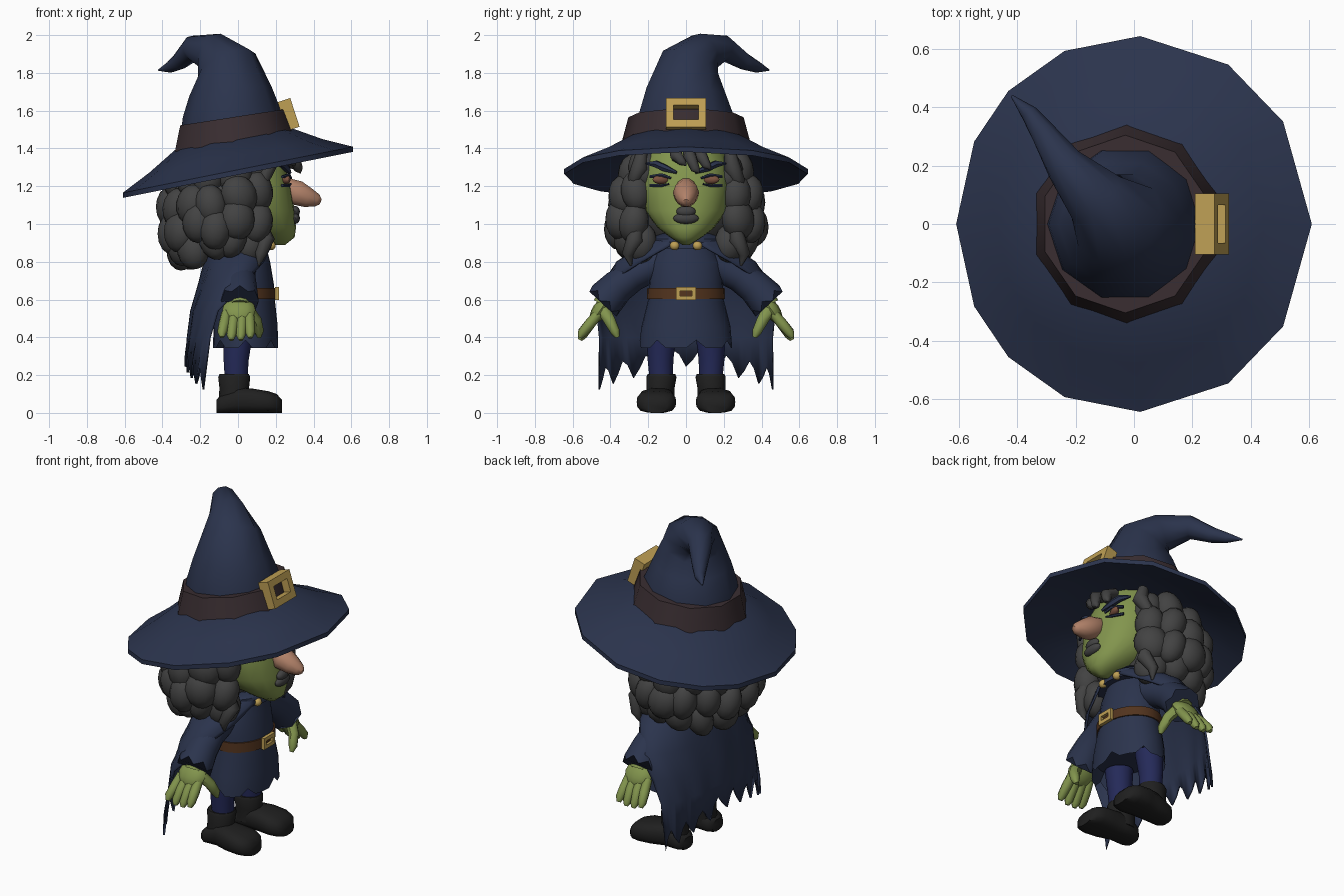
import bpy, bmesh, math, random
from mathutils import Vector, Matrix
from math import sin, cos, radians, pi

if "Cube" in bpy.data.objects:
    bpy.data.objects.remove(bpy.data.objects["Cube"])

random.seed(4)

def mat(name, *rgb):
    m = bpy.data.materials.new(name)
    m.diffuse_color = (*rgb, 1)
    m.use_nodes = True
    m.node_tree.nodes["Principled BSDF"].inputs["Base Color"].default_value = m.diffuse_color
    return m

NAVY = mat("navy cloth", .024, .034, .074)
HAIR = mat("dark grey", .055, .055, .055)
GREEN = mat("green skin", .225, .30, .075)
NOSE = mat("pinkish nose", .44, .22, .14)
GOLD = mat("gold", .52, .35, .09)
BAND = mat("dark plum", .04, .026, .03)
BELT = mat("brown leather", .085, .034, .013)
BOOT = mat("black leather", .014, .014, .014)
TIGHT = mat("blue tights", .018, .023, .10)
EYE = mat("eye brown", .20, .085, .05)

def finish(name, bm, m, mirror=False, thick=0, angle=45):
    bmesh.ops.recalc_face_normals(bm, faces=bm.faces)
    me = bpy.data.meshes.new(name)
    bm.to_mesh(me)
    bm.free()
    me.materials.append(m)
    ob = bpy.data.objects.new(name, me)
    bpy.context.collection.objects.link(ob)
    bpy.ops.object.select_all(action='DESELECT')
    ob.select_set(True)
    bpy.context.view_layer.objects.active = ob
    bpy.ops.object.shade_smooth_by_angle(angle=radians(angle))
    if thick:
        ob.modifiers.new("thickness", 'SOLIDIFY').thickness = thick
    if mirror:
        mod = ob.modifiers.new("mirror", 'MIRROR')
        mod.use_axis = (False, True, False)
    return ob

def loft(bm, rings, closed=True, cap=True):
    vs = [[bm.verts.new(p) for p in r] for r in rings]
    n = len(vs[0])
    for a, b in zip(vs, vs[1:]):
        for i in range(n if closed else n - 1):
            j = (i + 1) % n
            bm.faces.new((a[i], a[j], b[j], b[i]))
    if cap:
        bm.faces.new(vs[0])
        bm.faces.new(vs[-1])

def ring(cx, cy, z, rx, ry, n=24, tilt=0, off=0, p=2):
    """Level (super)ellipse; tilt raises the front side."""
    out = []
    for i in range(n):
        a = radians(off) + 2 * pi * i / n
        c, s = cos(a), sin(a)
        k = (abs(c) ** p + abs(s) ** p) ** (-1 / p)
        out.append(Vector((cx + rx * c * k, cy + ry * s * k, z + tilt * c)))
    return out

def tube(bm, path, n=10, ref=(1, 0, 0), jag=0, off=0):
    """Path of (x, y, z, radius)."""
    pts, rings = [Vector(p[:3]) for p in path], []
    for i, p in enumerate(pts):
        t = (pts[min(i + 1, len(pts) - 1)] - pts[max(i - 1, 0)]).normalized()
        u = Vector(ref).cross(t).normalized()
        v = t.cross(u)
        r = path[i][3]
        last = jag if i == len(pts) - 1 else 0
        aa = [radians(off) + 2 * pi * k / n for k in range(n)]
        rings.append([p + r * (u * cos(a) + v * sin(a)) + t * last * (k % 2) for k, a in enumerate(aa)])
    loft(bm, rings)

def ball(bm, c, r, rot=None, seg=12):
    m = Matrix.Translation(c) @ (rot or Matrix()) @ Matrix.Diagonal((*r, 1))
    bmesh.ops.create_uvsphere(bm, u_segments=seg, v_segments=seg * 2 // 3, radius=1, matrix=m)

def make(name, m, fn, *args, mirror=False, angle=45, **kw):
    bm = bmesh.new()
    fn(bm, *args, **kw)
    return finish(name, bm, m, mirror, angle=angle)

# Hat: tilted brim, band and bent cone
half = [0, 33, 58, 88, 113, 135, 154, 180]
angs = [radians(a) for a in half + [360 - a for a in half[-2:0:-1]]]
def brim_ring(t, dz):
    return [Vector(((-.02 + .02 * t + (.31 + .30 * t) * cos(a)), (.32 + .325 * t) * sin(a),
                    1.435 - .16 * t + (.055 + .067 * t) * cos(a) + dz)) for a in angs]
make("hat_brim", NAVY, loft, [brim_ring(0, -.05), brim_ring(.5, -.035), brim_ring(1, -.015),
                             brim_ring(1, .012), brim_ring(.5, .005), brim_ring(0, .015)])
make("hat_band", BAND, loft, [ring(-.025, 0, 1.435, .325, .34, 10, .055, 18), ring(-.03, 0, 1.565, .29, .305, 10, .045, 18)],
     angle=40)
make("hat_cone", NAVY, tube, [(-.03, 0, 1.5, .27), (-.03, 0, 1.58, .262), (-.04, .0, 1.7, .22), (-.06, .02, 1.84, .165),
                              (-.13, .09, 1.905, .11), (-.24, .205, 1.93, .068), (-.31, .31, 1.86, .045),
                              (-.36, .38, 1.83, .03), (-.42, .44, 1.815, .004)], n=10, ref=(.707, .707, 0), off=9)

def buckle(name, c, w, h, bar, depth, tilt):
    bm = bmesh.new()
    base = Matrix.Translation(c) @ Matrix.Rotation(radians(tilt), 4, 'Y')
    for s in (-1, 1):
        for y, z, sy, sz in ((s * (w - bar) / 2, 0, bar, h), (0, s * (h - bar) / 2, w - 2 * bar, bar)):
            bmesh.ops.create_cube(bm, size=1, matrix=base @ Matrix.Translation((0, y, z)) @ Matrix.Diagonal((depth, sy, sz, 1)))
    finish(name, bm, GOLD)
buckle("hat_buckle", (.268, 0, 1.58), .21, .16, .04, .07, -18)
buckle("belt_buckle", (.206, 0, .632), .105, .07, .022, .02, 0)

# Head and face
make("head", GREEN, loft, [ring(.22, 0, .89, .03, .02, 20), ring(.2, 0, .93, .10, .085, 20), ring(.155, 0, .98, .152, .15, 20),
                          ring(.08, 0, 1.07, .22, .215, 20, p=2.4), ring(.05, 0, 1.2, .23, .235, 20, p=2.4),
                          ring(.03, 0, 1.32, .22, .225, 20, p=2.4), ring(0, 0, 1.42, .2, .2, 20)])
make("neck", GREEN, tube, [(.06, 0, .84, .08), (.1, 0, .97, .08)], ref=(0, 1, 0))
make("nose", NOSE, tube, [(.25, 0, 1.20, .05), (.31, 0, 1.165, .07), (.37, 0, 1.14, .056), (.42, 0, 1.125, .035), (.438, 0, 1.117, .015)],
     ref=(0, 0, 1))
def lips(bm):
    for z, w in ((1.066, .052), (1.03, .068)):
        ball(bm, (.302, 0, z), (.026, w, .03))
make("lips", HAIR, lips)
make("eye", EYE, ball, (.252, .13, 1.235), (.022, .05, .024), Matrix.Rotation(radians(-20), 4, 'Z'), mirror=True)
def lids(bm):
    tube(bm, [(.28, .08, 1.243, .007), (.27, .13, 1.260, .010), (.235, .19, 1.25, .009)], 6, (0, 0, 1))
    tube(bm, [(.28, .09, 1.212, .005), (.27, .13, 1.203, .008), (.235, .19, 1.205, .009)], 6, (0, 0, 1))
make("eyelids", NAVY, lids, mirror=True)
make("eyebrow", NAVY, tube, [(.275, .05, 1.272, .008), (.258, .11, 1.295, .02), (.235, .16, 1.318, .02), (.20, .21, 1.32, .006)], 6,
     (0, 0, 1), mirror=True)

# Curly hair: filler mass covered by staggered rows of drooping lumps
def hair(bm):
    ball(bm, (-.10, 0, 1.10), (.28, .34, .27), seg=16)
    rows = ((1.25, .25, .29, 10), (1.13, .28, .345, 11), (1.0, .28, .36, 12), (.90, .23, .31, 10))
    for k, (z, rx, ry, n) in enumerate(rows):
        for i in range(n):
            a = radians(50 + 260 * i / (n - 1)) + random.uniform(-.06, .06) * (0 < i < n - 1)
            r = random.uniform(.075, .10)
            c = (-.075 + rx * cos(a), ry * sin(a), z + .03 * cos(a) + random.uniform(-.025, .025))
            rot = Matrix.Rotation(a, 4, 'Z') @ Matrix.Rotation(random.uniform(-.4, .4), 4, 'X')
            ball(bm, c, (.08, r, .11), rot)
make("curly_hair", HAIR, hair, angle=60)
def side_curls(bm):
    for x, y, z, r in ((.13, .235, 1.38, .03), (.12, .26, 1.0, .03)):
        tube(bm, [(x, y, z, r), (x + .03, y + .01, z - .08, r + .015), (x, y + .05, z - .16, r), (x - .01, y + .03, z - .22, .006)], 8)
make("side_curls", HAIR, side_curls, mirror=True, angle=60)
def fringe(bm):
    for y, z, x in ((-.03, 1.31, .27), (.04, 1.27, .30), (.10, 1.29, .27)):
        tube(bm, [(.20, y - .03, 1.40, .03), (x, y - .02, 1.36, .034), (x + .02, y + .01, z + .02, .024), (x + .03, y + .03, z, .004)], 8,
             (0, 1, 0))
make("fringe", HAIR, fringe, angle=60)

# Tunic with ragged hem, belt and clasps
hem = ring(.04, 0, .355, .172, .245, 28)
for i, p in enumerate(hem):
    p.z += .03 if i % 4 == 1 else -.012
make("tunic", NAVY, loft, [ring(.04, 0, .43, .15, .21, 28), hem, ring(.04, 0, .46, .17, .235, 28), ring(.035, 0, .6, .16, .2, 28),
                          ring(.035, 0, .68, .155, .195, 28), ring(.03, 0, .8, .14, .19, 28), ring(.04, 0, .92, .10, .12, 28)])
make("belt", BELT, loft, [ring(.035, 0, .602, .167, .207, 28), ring(.035, 0, .66, .165, .205, 28)])
make("cloak_clasp", GOLD, ball, (.175, .06, .885), (.024, .026, .024), mirror=True)

# Cloak: open at the front, flaring over the shoulders, ragged below
levels = [(.95, .03, .13, .15, 150), (.89, .02, .17, .24, 160), (.80, 0, .18, .37, 140), (.68, -.035, .175, .46, 112),
          (.54, -.08, .17, .48, 82), (.40, -.10, .167, .485, 72), (.18, -.13, .15, .5, 68)]
def cloak_rows():
    rows, n = [], 32
    for k, (z, cx, rx, ry, amax) in enumerate(levels):
        row = []
        for i in range(n + 1):
            s = 2 * i / n - 1
            a = radians(amax) * s
            zz = z
            if k == len(levels) - 1:
                zz = .29 - .12 * abs(s) + (-.045, .0, .06, .03)[i % 4]
            f = 1 + .03 * cos(s * 18) * k / 6
            row.append(Vector((cx - rx * cos(a) * f, ry * sin(a), zz)))
        rows.append(row)
    return rows
bm = bmesh.new()
loft(bm, cloak_rows(), closed=False, cap=False)
finish("cloak", bm, NAVY, thick=.012, angle=60)
make("cloak_collar", NAVY, loft, [ring(.04, 0, .87, .15, .20, 20), ring(.04, 0, .92, .145, .19, 20), ring(.04, 0, .95, .11, .13, 20)])

# Arms and hands
make("sleeve", NAVY, tube, [(.02, .13, .80, .08), (.01, .28, .725, .082), (.01, .36, .67, .09), (.01, .42, .605, .102)], 14, jag=.035,
     mirror=True)
def hand(bm):
    tube(bm, [(.01, .40, .64, .05), (.01, .44, .57, .055)], 10)
    ball(bm, (.005, .453, .545), (.088, .042, .08), Matrix.Rotation(radians(35), 4, 'X'))
    for x0, x1, dz in ((-.062, -.085, .015), (-.02, -.035, 0), (.022, .015, 0), (.058, .065, .012)):
        tube(bm, [(x0, .46, .53, .026), ((x0 + x1) / 2, .51, .47, .029), (x1, .55, .41 + dz, .025), (x1, .562, .386 + dz, .012)], 8)
    tube(bm, [(.05, .44, .55, .034), (.095, .405, .49, .031), (.112, .375, .43, .025), (.112, .362, .40, .011)], 8)
make("hand", GREEN, hand, mirror=True)

# Legs and boots
make("leg", TIGHT, tube, [(-.01, .13, .15, .06), (-.01, .135, .28, .068), (.0, .13, .42, .08)], 14, mirror=True)
def boot(bm):
    loft(bm, [ring(-.02, .14, .05, .085, .08, 16), ring(-.02, .135, .13, .078, .074, 16), ring(-.02, .13, .19, .085, .08, 16),
              ring(-.02, .13, .205, .078, .073, 16)])
    rings = []
    for x, w, h in ((-.115, .05, .07), (-.09, .075, .09), (0, .08, .135), (.08, .095, .128), (.16, .104, .115), (.205, .09, .10),
                    (.232, .055, .07)):
        rings.append([Vector((x, .145 + (.012 if x > .05 else 0) + q.x, q.y)) for q in ring(0, h / 2, 0, w, h / 2, 16, p=3.2)])
    loft(bm, rings)
make("boot", BOOT, boot, mirror=True)
